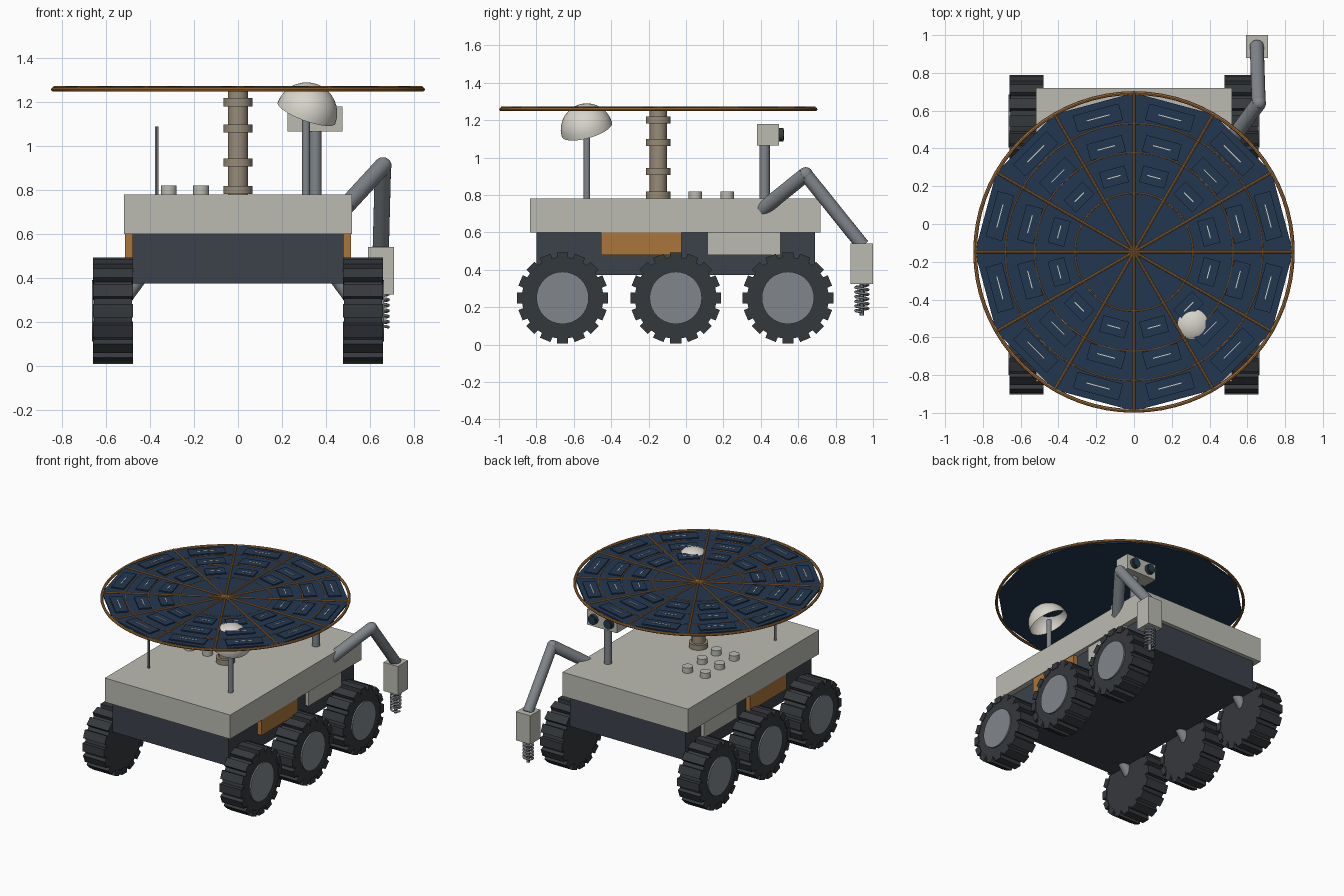
import bpy, bmesh
from math import pi, sin, cos
from mathutils import Vector, Matrix

if "Cube" in bpy.data.objects:
    bpy.data.objects.remove(bpy.data.objects["Cube"])


def material(name, rgb):
    m = bpy.data.materials.new(name)
    m.use_nodes = True
    m.diffuse_color = (*rgb, 1)
    m.node_tree.nodes["Principled BSDF"].inputs["Base Color"].default_value = (*rgb, 1)
    return m


SHELL = material("warm light grey", (0.50, 0.50, 0.45))
IVORY = material("ivory", (0.68, 0.66, 0.59))
CHASSIS = material("slate", (0.045, 0.053, 0.067))
RUBBER = material("charcoal", (0.036, 0.040, 0.046))
METAL = material("steel grey", (0.22, 0.24, 0.26))
TAN = material("tan", (0.31, 0.26, 0.19))
GOLD = material("amber", (0.40, 0.18, 0.045))
NAVY = material("navy", (0.017, 0.038, 0.080))
GLASS = material("lens blue", (0.015, 0.045, 0.080))


def finish(name, bm, mat, smooth=False):
    mesh = bpy.data.meshes.new(name)
    bm.to_mesh(mesh)
    bm.free()
    mesh.materials.append(mat)
    ob = bpy.data.objects.new(name, mesh)
    bpy.context.collection.objects.link(ob)
    if smooth:
        bpy.ops.object.select_all(action='DESELECT')
        ob.select_set(True)
        bpy.context.view_layer.objects.active = ob
        bpy.ops.object.shade_smooth_by_angle()
    return ob


def add_box(bm, lo, hi, frame=Matrix()):
    lo, hi = Vector(lo), Vector(hi)
    m = Matrix.Translation((lo + hi) / 2) @ Matrix.Diagonal((*(hi - lo), 1))
    bmesh.ops.create_cube(bm, size=1, matrix=frame @ m)


def add_rod(bm, a, b, r, sides=24):
    a, b = Vector(a), Vector(b)
    turn = (b - a).to_track_quat('Z', 'Y').to_matrix().to_4x4()
    bmesh.ops.create_cone(bm, cap_ends=True, segments=sides, radius1=r, radius2=r,
                          depth=(b - a).length, matrix=Matrix.Translation((a + b) / 2) @ turn)


def box(name, lo, hi, mat):
    bm = bmesh.new()
    add_box(bm, lo, hi)
    return finish(name, bm, mat)


def rod(name, a, b, r, mat, sides=24):
    bm = bmesh.new()
    add_rod(bm, a, b, r, sides)
    return finish(name, bm, mat, True)


def ring(name, center, major, minor, mat):
    bpy.ops.mesh.primitive_torus_add(location=center, major_radius=major, minor_radius=minor,
                                     major_segments=72, minor_segments=8)
    ob = bpy.context.object
    ob.name = name
    ob.data.materials.append(mat)
    bpy.ops.object.shade_smooth_by_angle()


# Body
box("upper_deck", (-0.52, -0.835, 0.60), (0.52, 0.72, 0.78), SHELL)
box("lower_chassis", (-0.48, -0.80, 0.373), (0.48, 0.69, 0.60), CHASSIS)

# Side boxes, struts and wheels on both sides
for side, s in (("left", 1), ("right", -1)):
    box(side + "_amber_box", (s * 0.47, -0.455, 0.48), (s * 0.515, -0.025, 0.60), GOLD)
    box(side + "_grey_box", (s * 0.47, 0.115, 0.48), (s * 0.505, 0.505, 0.60), SHELL)
    for row, y in (("front", -0.66), ("middle", -0.055), ("back", 0.545)):
        tag = side + "_" + row
        rod(tag + "_strut", (s * 0.42, y, 0.44), (s * 0.56, y, 0.25), 0.035, METAL)
        rod(tag + "_tire", (s * 0.483, y, 0.25), (s * 0.655, y, 0.25), 0.218, RUBBER, 48)
        rod(tag + "_hub", (s * 0.64, y, 0.25), (s * 0.665, y, 0.25), 0.14, METAL, 32)
        bm = bmesh.new()
        for i in range(16):
            frame = Matrix.Translation((s * 0.569, y, 0.25)) @ Matrix.Rotation(i * pi / 8, 4, 'X')
            add_box(bm, (-0.09, -0.03, 0.2), (0.09, 0.03, 0.243), frame)
        finish(tag + "_treads", bm, RUBBER)

# Central mast with collars
HUB = Vector((0, -0.148, 0))
rod("mast", HUB + Vector((0, 0, 0.77)), HUB + Vector((0, 0, 1.252)), 0.046, TAN, 32)
for i, z in enumerate((0.80, 0.925, 1.08, 1.20)):
    rod(f"mast_collar_{i}", HUB + Vector((0, 0, z - 0.019)), HUB + Vector((0, 0, z + 0.019)),
        0.066, TAN, 32)

# Solar array: twelve-sided sheet, rim, spokes, rings
SHEET = 1.264
bm = bmesh.new()
bmesh.ops.create_cone(bm, cap_ends=True, segments=12, radius1=0.842, radius2=0.842, depth=0.012,
                      matrix=Matrix.Translation(HUB + Vector((0, 0, SHEET - 0.006))))
finish("solar_sheet", bm, NAVY)
ring("solar_rim", HUB + Vector((0, 0, 1.258)), 0.841, 0.010, GOLD)
for i, r in enumerate((0.312, 0.525, 0.68)):
    ring(f"solar_ring_{i}", HUB + Vector((0, 0, SHEET)), r, 0.0035, GOLD)

spokes, cells, marks = bmesh.new(), bmesh.new(), bmesh.new()
for i in range(12):
    a = i * pi / 6
    out = Vector((cos(a), sin(a), 0)) * 0.84
    top = HUB + Vector((0, 0, SHEET + 0.002))
    add_rod(spokes, top, top + out, 0.007, 8)
    frame = Matrix.Translation(top) @ Matrix.Rotation(a + pi / 12, 4, 'Z')
    for r in (0.41, 0.57, 0.735):
        w = 0.17 * r
        add_box(cells, (r - 0.045, -w, -0.003), (r + 0.045, w, 0.006), frame)
        add_box(marks, (r - 0.0025, -w / 2, 0.003), (r + 0.0025, w / 2, 0.008), frame)
finish("solar_spokes", spokes, GOLD, True)
finish("solar_cells", cells, NAVY)
finish("solar_cell_marks", marks, IVORY)

# Tilted open dome on its post
rod("dish_post", (0.31, -0.53, 0.77), (0.31, -0.53, 1.17), 0.018, METAL)
bm = bmesh.new()
bmesh.ops.create_uvsphere(bm, u_segments=32, v_segments=16, radius=0.14)
bmesh.ops.delete(bm, geom=[v for v in bm.verts if v.co.z < -0.001], context='VERTS')
tilt = Vector((0.34, -0.26, 0.92)).to_track_quat('Z', 'Y').to_matrix().to_4x4()
bm.transform(Matrix.Translation((0.312, -0.53, 1.15)) @ tilt)
finish("dish", bm, IVORY, True)

# Whip antenna and deck knobs
rod("antenna", (-0.37, -0.53, 0.77), (-0.37, -0.53, 1.09), 0.009, METAL, 12)
for x in (-0.315, -0.168):
    for y in (-0.12, 0.05, 0.22):
        rod("deck_knob", (x, y, 0.77), (x, y, 0.82), 0.036, SHELL)

# Camera head
rod("camera_post", (0.353, 0.42, 0.77), (0.353, 0.42, 1.08), 0.028, METAL)
box("camera_head", (0.225, 0.38, 1.065), (0.475, 0.497, 1.18), SHELL)
for x in (0.285, 0.415):
    rod("camera_lens_barrel", (x, 0.48, 1.122), (x, 0.52, 1.122), 0.036, RUBBER)
    rod("camera_lens", (x, 0.50, 1.122), (x, 0.525, 1.122), 0.028, GLASS)

# Arm with box tool and spring drill
shoulder, elbow, wrist = (0.49, 0.41, 0.725), (0.66, 0.64, 0.91), (0.65, 0.945, 0.53)
rod("upper_arm", shoulder, elbow, 0.040, METAL)
rod("forearm", elbow, wrist, 0.037, METAL)
bm = bmesh.new()
bmesh.ops.create_uvsphere(bm, u_segments=24, v_segments=12, radius=0.039,
                          matrix=Matrix.Translation(elbow))
finish("elbow", bm, METAL, True)
box("tool_box", (0.592, 0.88, 0.325), (0.71, 1.0, 0.54), SHELL)
rod("drill_rod", (0.65, 0.94, 0.33), (0.65, 0.94, 0.155), 0.012, METAL, 12)

curve = bpy.data.curves.new("drill_spring", 'CURVE')
curve.dimensions = '3D'
curve.bevel_depth = 0.007
curve.bevel_resolution = 2
coil = curve.splines.new('POLY')
steps = 96
coil.points.add(steps)
for i, p in enumerate(coil.points):
    a = i * 12 * pi / steps
    p.co = (0.65 + 0.034 * cos(a), 0.94 + 0.034 * sin(a), 0.325 - 0.15 * i / steps, 1)
curve.materials.append(METAL)
spring = bpy.data.objects.new("drill_spring", curve)
bpy.context.collection.objects.link(spring)
